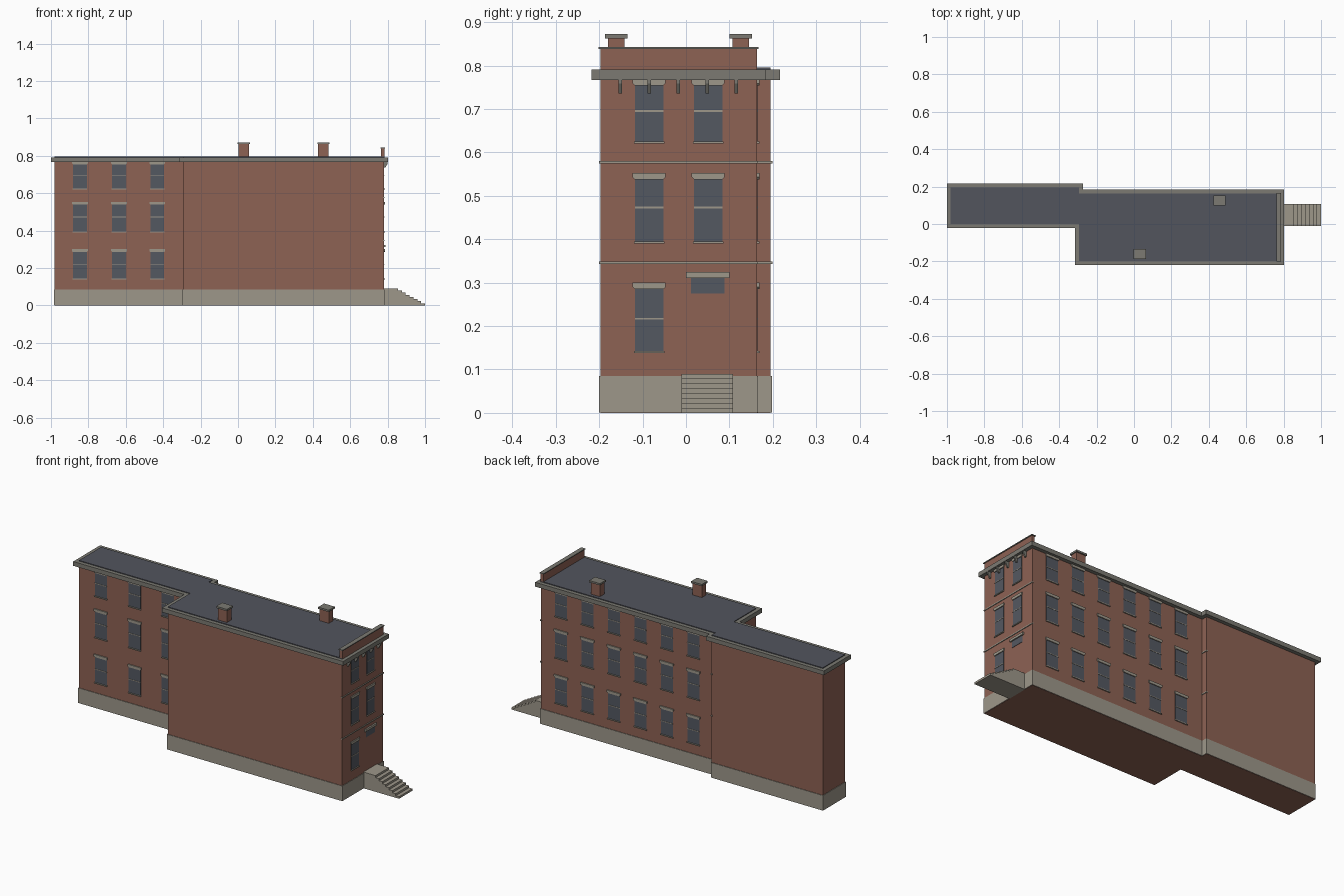
import bpy, bmesh
from mathutils import Vector

cube = bpy.data.objects.get("Cube")
if cube:
    bpy.data.objects.remove(cube, do_unlink=True)


def material(name, rgb):
    m = bpy.data.materials.new(name)
    m.use_nodes = True
    m.diffuse_color = (*rgb, 1)
    m.node_tree.nodes["Principled BSDF"].inputs["Base Color"].default_value = (*rgb, 1)
    return m


BRICK = material("brick", (0.27, 0.122, 0.088))
STONE = material("pale stone", (0.34, 0.31, 0.255))
TRIM = material("grey trim", (0.2, 0.195, 0.17))
SLATE = material("slate roof", (0.085, 0.09, 0.11))
GLASS = material("window glass", (0.088, 0.098, 0.12))


def prism(name, mat, outline, offset):
    """Extrude a flat outline of 3D points along an offset vector."""
    bm = bmesh.new()
    face = bm.faces.new([bm.verts.new(p) for p in outline])
    moved = bmesh.ops.extrude_face_region(bm, geom=[face])["geom"]
    bmesh.ops.translate(bm, vec=Vector(offset),
                        verts=[v for v in moved if isinstance(v, bmesh.types.BMVert)])
    bmesh.ops.recalc_face_normals(bm, faces=bm.faces)
    mesh = bpy.data.meshes.new(name)
    bm.to_mesh(mesh)
    bm.free()
    mesh.materials.append(mat)
    obj = bpy.data.objects.new(name, mesh)
    bpy.context.collection.objects.link(obj)
    return obj


def box(name, mat, x, y, z, grow=0):
    x0, x1, y0, y1 = x[0] - grow, x[1] + grow, y[0] - grow, y[1] + grow
    return prism(name, mat, [(x0, y0, z[0]), (x1, y0, z[0]), (x1, y1, z[0]), (x0, y1, z[0])],
                 (0, 0, z[1] - z[0]))


class Wall:
    """Places parts on a wall: u runs along it, the normal points outward."""

    def __init__(self, origin, along, normal):
        self.origin, self.along, self.normal = Vector(origin), Vector(along), Vector(normal)

    def plate(self, name, mat, profile, depth):
        pts = [self.origin + self.along * u + Vector((0, 0, z)) for u, z in profile]
        return prism(name, mat, pts, self.normal * depth)

    def strip(self, name, mat, u, half, z0, z1, depth):
        self.plate(name, mat, [(u - half, z0), (u + half, z0), (u + half, z1), (u - half, z1)], depth)

    def lintel(self, u, half, z0, z1):
        cut = 0.005
        self.plate("lintel", STONE, [(u - half + cut, z0), (u + half - cut, z0), (u + half, z0 + cut),
                                     (u + half, z1), (u - half, z1), (u - half, z0 + cut)], 0.006)

    def window(self, u, half, sill, top, rail):
        self.strip("window_glass", GLASS, u, half, sill, top, 0.0015)
        self.strip("window_rail", STONE, u, half, rail - 0.002, rail + 0.002, 0.003)
        self.strip("window_sill", STONE, u, half + 0.002, sill - 0.005, sill, 0.006)
        self.lintel(u, half + 0.005, top - 0.003, top + 0.012)


# Main block and rear wing: walls, stone base, cornice and roof
MAIN = ((-0.295, 0.78), (-0.197, 0.163))
WING = ((-0.98, -0.295), (0.0, 0.195))
for part, (x, y) in (("main", MAIN), ("wing", WING)):
    box(part + "_walls", BRICK, x, y, (0, 0.78))
    box(part + "_base", STONE, x, y, (0.001, 0.085), 0.003)
    box(part + "_cornice", TRIM, x, y, (0.767, 0.791), 0.021)
    box(part + "_roof", SLATE, x, y, (0.78, 0.795))

# Parapet over the entrance end
box("parapet", BRICK, (0.765, 0.782), MAIN[1], (0.78, 0.839))
box("parapet_cap", TRIM, (0.765, 0.782), MAIN[1], (0.838, 0.843), 0.004)

# Chimneys
for cx, cy in ((0.03, -0.161), (0.457, 0.126)):
    box("chimney", BRICK, (cx - 0.028, cx + 0.028), (cy - 0.019, cy + 0.019), (0.78, 0.863))
    box("chimney_cap", TRIM, (cx - 0.033, cx + 0.033), (cy - 0.026, cy + 0.026), (0.862, 0.872))

# Windows: sill, top and rail height of each floor
FLOORS = ((0.143, 0.288, 0.217), (0.395, 0.541, 0.473), (0.625, 0.757, 0.695))
east = Wall((0.78, 0, 0), (0, 1, 0), (1, 0, 0))
front = Wall((0, WING[1][0], 0), (1, 0, 0), (0, -1, 0))
back = Wall((0, MAIN[1][1], 0), (1, 0, 0), (0, 1, 0))
for level, floor in enumerate(FLOORS):
    for u in (-0.845, -0.636, -0.432):
        front.window(u, 0.037, *floor)
    for i in range(6):
        back.window(0.655 - 0.163 * i, 0.037, *floor)
    east.window(-0.085, 0.033, *floor)
    if level:
        east.window(0.051, 0.033, *floor)

# Transom and lintel above the entrance
east.strip("door_transom", GLASS, 0.05, 0.039, 0.275, 0.312, 0.0015)
east.strip("door_lintel", STONE, 0.05, 0.05, 0.311, 0.324, 0.008)

# Belt courses on the east-facing walls
for z in (0.346, 0.577):
    box("main_belt", STONE, (0.775, 0.784), (-0.2, 0.166), (z - 0.003, z + 0.003))
    box("wing_belt", STONE, (-0.3, -0.291), (0.15, 0.199), (z - 0.003, z + 0.003))

# Cornice brackets
for i in range(5):
    y = -0.151 + 0.0667 * i
    prism("bracket", TRIM, [(0.778, y - 0.004, 0.77), (0.8, y - 0.004, 0.77), (0.8, y - 0.004, 0.758),
                            (0.788, y - 0.004, 0.736), (0.778, y - 0.004, 0.736)], (0, 0.008, 0))

# Entrance stairs as one stepped profile
STEPS, RISE, LANDING = 8, 0.09, 0.855
run = (1 - LANDING) / (STEPS - 1)
profile = [(0.78, 0), (0.78, RISE)]
for i in range(STEPS):
    x, z = LANDING + run * i, RISE * (1 - i / STEPS)
    profile += [(x, z), (x, z - RISE / STEPS)]
prism("entrance_stairs", STONE, [(x, -0.01, z) for x, z in profile], (0, 0.118, 0))
